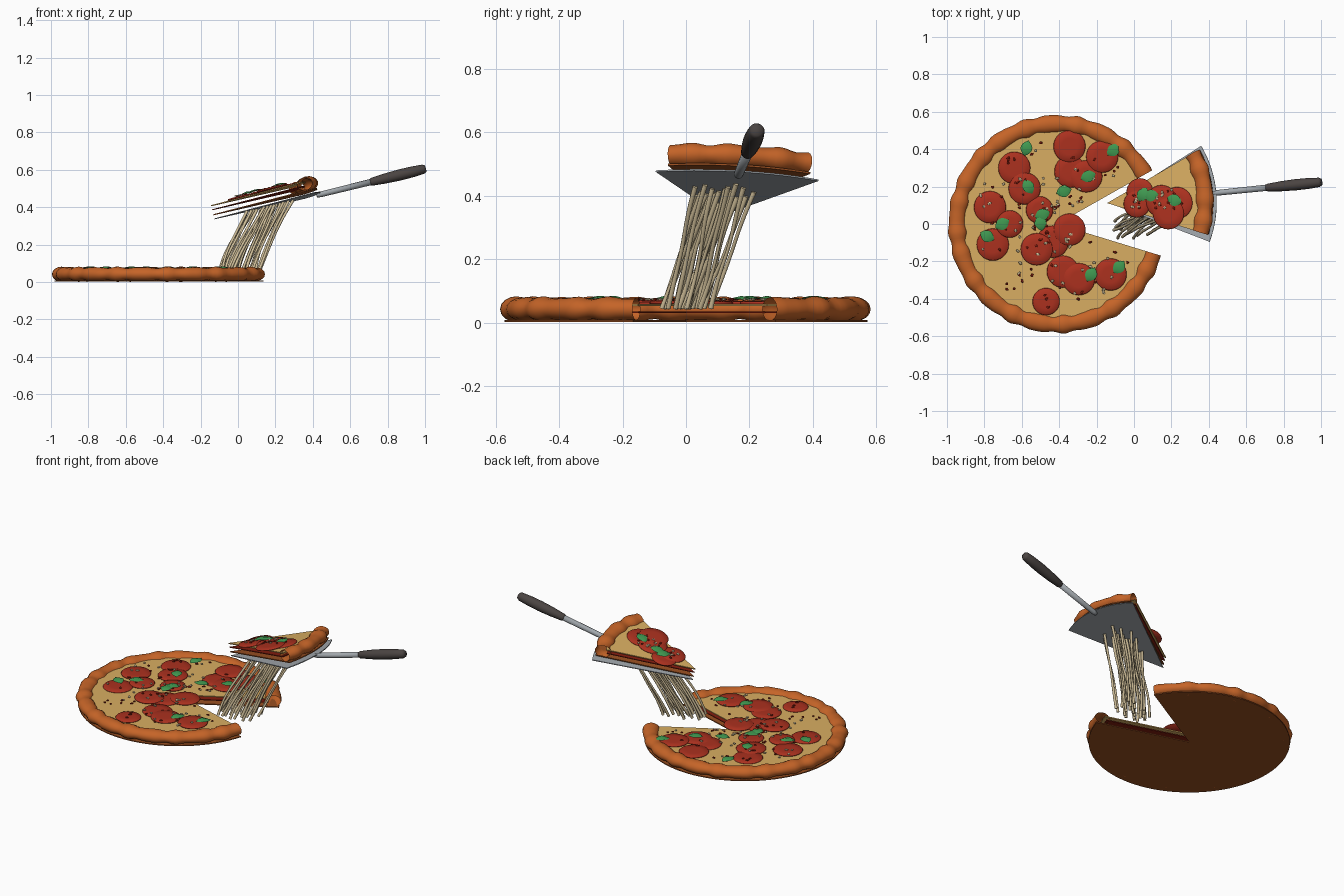
import bpy, bmesh, math, random
from math import sin, cos, pi, radians
from mathutils import Matrix, Vector

random.seed(4)
if "Cube" in bpy.data.objects:
    bpy.data.objects.remove(bpy.data.objects["Cube"], do_unlink=True)


def material(name, *srgb):
    col = tuple((c / 255) ** 2.2 for c in srgb) + (1,)
    m = bpy.data.materials.new(name)
    m.use_nodes = True
    m.diffuse_color = col
    m.node_tree.nodes["Principled BSDF"].inputs["Base Color"].default_value = col
    return m


CRUST = material("baked crust", 196, 100, 44)
BASE = material("browned base", 152, 80, 38)
CHEESE = material("melted cheese", 216, 172, 98)
STRING = material("cheese string", 208, 190, 152)
SAUCE = material("tomato sauce", 130, 34, 22)
SALAMI = material("salami red", 170, 52, 36)
LEAF = material("basil green", 66, 152, 82)
STEEL = material("steel", 160, 166, 171)
GRIP = material("dark grip", 76, 70, 68)

# Frames for the resting pizza and for the lifted, tilted slice
PIZZA = Matrix.Translation((-0.41, 0, 0))
SLICE = (Matrix.Translation((-0.13, 0.11, 0.355))
         @ Matrix.Rotation(radians(-14), 4, 'Y') @ Matrix.Rotation(radians(-1.9), 4, 'X'))
CUT_LOW, CUT_HIGH = -17, 29.5


def finish(name, bm, mat, frame, smooth=False):
    bmesh.ops.recalc_face_normals(bm, faces=bm.faces)
    me = bpy.data.meshes.new(name)
    bm.to_mesh(me)
    bm.free()
    me.materials.append(mat)
    me.polygons.foreach_set("use_smooth", [smooth] * len(me.polygons))
    ob = bpy.data.objects.new(name, me)
    bpy.context.collection.objects.link(ob)
    ob.matrix_world = frame
    return ob


def sector(name, radius, a0, a1, z, thick, mat, frame):
    """Thin wedge-shaped sheet with its point at the frame origin."""
    bm = bmesh.new()
    n = max(8, int((a1 - a0) / 4))
    arc = [radians(a0 + (a1 - a0) * i / n) for i in range(n + 1)]
    rims = []
    for h in (z, z + thick):
        tip = bm.verts.new((0, 0, h))
        rim = [bm.verts.new((radius * cos(a), radius * sin(a), h)) for a in arc]
        for p, q in zip(rim, rim[1:]):
            bm.faces.new((tip, p, q))
        rims.append([tip] + rim)
    low, high = rims
    for i in range(len(low)):
        j = (i + 1) % len(low)
        bm.faces.new((low[i], low[j], high[j], high[i]))
    return finish(name, bm, mat, frame)


def crust(name, a0, a1, frame):
    """Lumpy hollow tube swept round the rim, open where it is cut."""
    bm = bmesh.new()
    n, sides, rings = int((a1 - a0) / 2), 16, []
    for i in range(n + 1):
        a = radians(a0 + (a1 - a0) * i / n)
        lump = 1 + 0.09 * sin(24 * a) + 0.05 * sin(37 * a + 1)
        ring = []
        for k in range(sides):
            t = 2 * pi * k / sides
            r = 0.535 + 0.046 * lump * cos(t)
            ring.append(bm.verts.new((r * cos(a), r * sin(a), 0.042 + 0.036 * lump * sin(t))))
        rings.append(ring)
    for p, q in zip(rings, rings[1:]):
        for k in range(sides):
            m = (k + 1) % sides
            bm.faces.new((p[k], p[m], q[m], q[k]))
    finish(name, bm, CRUST, frame, True)


def lathe(name, stations, mat, frame, sides=20):
    """Turned solid along local z from (radius, height) stations."""
    bm = bmesh.new()
    rings = [[bm.verts.new((r * cos(2 * pi * k / sides), r * sin(2 * pi * k / sides), h))
              for k in range(sides)] for r, h in stations]
    for p, q in zip(rings, rings[1:]):
        for k in range(sides):
            m = (k + 1) % sides
            bm.faces.new((p[k], p[m], q[m], q[k]))
    bm.faces.new(rings[0])
    bm.faces.new(rings[-1])
    return finish(name, bm, mat, frame, True)


def leaf(name, frame):
    """Pointed leaf folded along its midrib."""
    bm = bmesh.new()
    rows = []
    for i in range(9):
        t = i / 8
        w = 0.031 * sin(pi * t) ** 0.8 + 0.0005
        h = 0.008 * sin(pi * t)
        rows.append([bm.verts.new((0.084 * (t - 0.5), y, z))
                     for y, z in ((-w, h * 0.6), (0, h + 0.004), (w, h * 0.6))])
    for p, q in zip(rows, rows[1:]):
        for k in range(2):
            bm.faces.new((p[k], p[k + 1], q[k + 1], q[k]))
    finish(name, bm, LEAF, frame, True)


def flakes(name, count, spots, mat, frame, size):
    """Small crumbs scattered over the cheese."""
    bm = bmesh.new()
    for _ in range(count):
        x, y = spots()
        m = (Matrix.Translation((x, y, 0.073)) @ Matrix.Rotation(random.uniform(0, pi), 4, 'Z')
             @ Matrix.Diagonal((size * random.uniform(1, 1.7), size, size * 0.6, 1)))
        bmesh.ops.create_icosphere(bm, subdivisions=1, radius=1, matrix=m)
    finish(name, bm, mat, frame)


def scatter(a0, a1, r0, r1):
    def pick():
        a, r = radians(random.uniform(a0, a1)), random.uniform(r0, r1)
        return r * cos(a), r * sin(a)
    return pick


# Dough, sauce, cheese and rim of both pieces
for label, a0, a1, frame in (("pizza", CUT_HIGH, 360 + CUT_LOW, PIZZA),
                             ("slice", CUT_LOW, CUT_HIGH, SLICE)):
    sector(label + "_base", 0.572, a0, a1, 0.002, 0.006, BASE, frame)
    sector(label + "_sauce", 0.51, a0, a1, 0.03, 0.005, SAUCE, frame)
    sector(label + "_cheese", 0.52, a0, a1, 0.052, 0.006, CHEESE, frame)
    crust(label + "_crust", a0, a1, frame)

# Salami rounds: x, y from each piece's point
pizza_rounds = ((-.23, .30), (-.175, .19), (-.36, .09), (-.255, 0), (-.345, -.11), (-.095, .075),
                (.065, .415), (.24, .36), (.07, .28), (.155, .255), (.065, -.03), (-.11, -.135),
                (-.025, -.095), (.03, -.255), (.115, -.295), (.285, -.27), (-.06, -.415))
slice_rounds = ((.18, .06), (.165, -.005), (.30, .01), (.34, -.055), (.385, .0))
SMALL = {(-.255, 0), (-.095, .075), (-.06, -.415), (.18, .06), (.165, -.005)}
for label, rounds, frame in (("pizza", pizza_rounds, PIZZA), ("slice", slice_rounds, SLICE)):
    for i, (x, y) in enumerate(rounds):
        r = 0.073 if (x, y) in SMALL else 0.086
        z = 0.056 + 0.0015 * (i % 4)
        lathe(f"{label}_salami_{i}", ((r * .97, 0), (r, .004), (r * .95, .009), (r * .5, .0105)),
              SALAMI, frame @ Matrix.Translation((x, y, z)), 28)

# Basil leaves: x, y, heading in degrees
pizza_leaves = ((-.165, .405, 75), (-.155, .20, 120), (.035, .175, 15), (.165, .255, 20),
                (.30, .395, 40), (-.295, 0, 30), (-.08, .05, 20), (-.375, -.065, 150),
                (-.09, .005, 100), (.18, -.27, 60), (.33, -.23, 50))
slice_leaves = ((.20, .045, 60), (.245, .04, 10), (.375, .015, 160))
for label, leaves, frame in (("pizza", pizza_leaves, PIZZA), ("slice", slice_leaves, SLICE)):
    for i, (x, y, a) in enumerate(leaves):
        leaf(f"{label}_basil_{i}", frame @ Matrix.Translation((x, y, 0.072))
             @ Matrix.Rotation(radians(a), 4, 'Z'))

# Garlic and chilli crumbs
ring = scatter(CUT_HIGH + 8, 352 + CUT_LOW, 0.06, 0.46)
wedge = scatter(-9, 16, 0.14, 0.42)
for label, mat, size in (("garlic", STRING, 0.008), ("chilli", SAUCE, 0.0075)):
    flakes("pizza_" + label, 60, ring, mat, PIZZA, size)
    flakes("slice_" + label, 14, wedge, mat, SLICE, size)

# Server blade, shaft and grip under the slice
sector("server_blade", 0.585, -20.5, 31.8, -0.02, 0.005, STEEL, SLICE)
start, end = Vector((0.56, 0.055, -0.026)), Vector((1.16, 0.115, -0.026))
handle = (SLICE @ Matrix.Translation(start)
          @ (end - start).to_track_quat('Z', 'Y').to_matrix().to_4x4())
lathe("server_shaft", ((.011, 0), (.015, .02), (.017, .32)), STEEL, handle)
lathe("server_grip", ((.016, .295), (.021, .305), (.027, .38), (.030, .46), (.029, .53),
                      (.025, .59), (.018, .603)), GRIP, handle)

# Stretched cheese strings from the gap up to the underside of the slice
cu = bpy.data.curves.new("cheese_strings", 'CURVE')
cu.dimensions = '3D'
cu.bevel_depth = 0.0075
cu.bevel_resolution = 2
cu.resolution_u = 5
cu.use_fill_caps = True
for i in range(28):
    u, v = (i % 7 + random.random()) / 7, (i // 7 + random.random()) / 4
    low = Vector((-0.12 + 0.24 * u, -0.10 + 0.05 * u + 0.14 * v, 0.045))
    top = low + Vector((random.uniform(.12, .20), random.uniform(.08, .15), 0))
    top.z = 0.332 + 0.25 * (top.x + 0.13) - 0.033 * (top.y - 0.11)
    sp = cu.splines.new('NURBS')
    sp.points.add(4)
    for k, p in enumerate(sp.points):
        t = k / 4
        c = low.lerp(top, t)
        sway = 0.012 if 0 < k < 4 else 0
        c += Vector((random.uniform(-sway, sway) - 0.02 * sin(pi * t) * (1 - t),
                     random.uniform(-sway, sway), 0))
        p.co = (*c, 1)
        p.radius = 1.1 - 0.5 * sin(pi * t) * random.random()
    sp.use_endpoint_u = True
    sp.order_u = 4
cu.materials.append(STRING)
bpy.context.collection.objects.link(bpy.data.objects.new("cheese_strings", cu))
